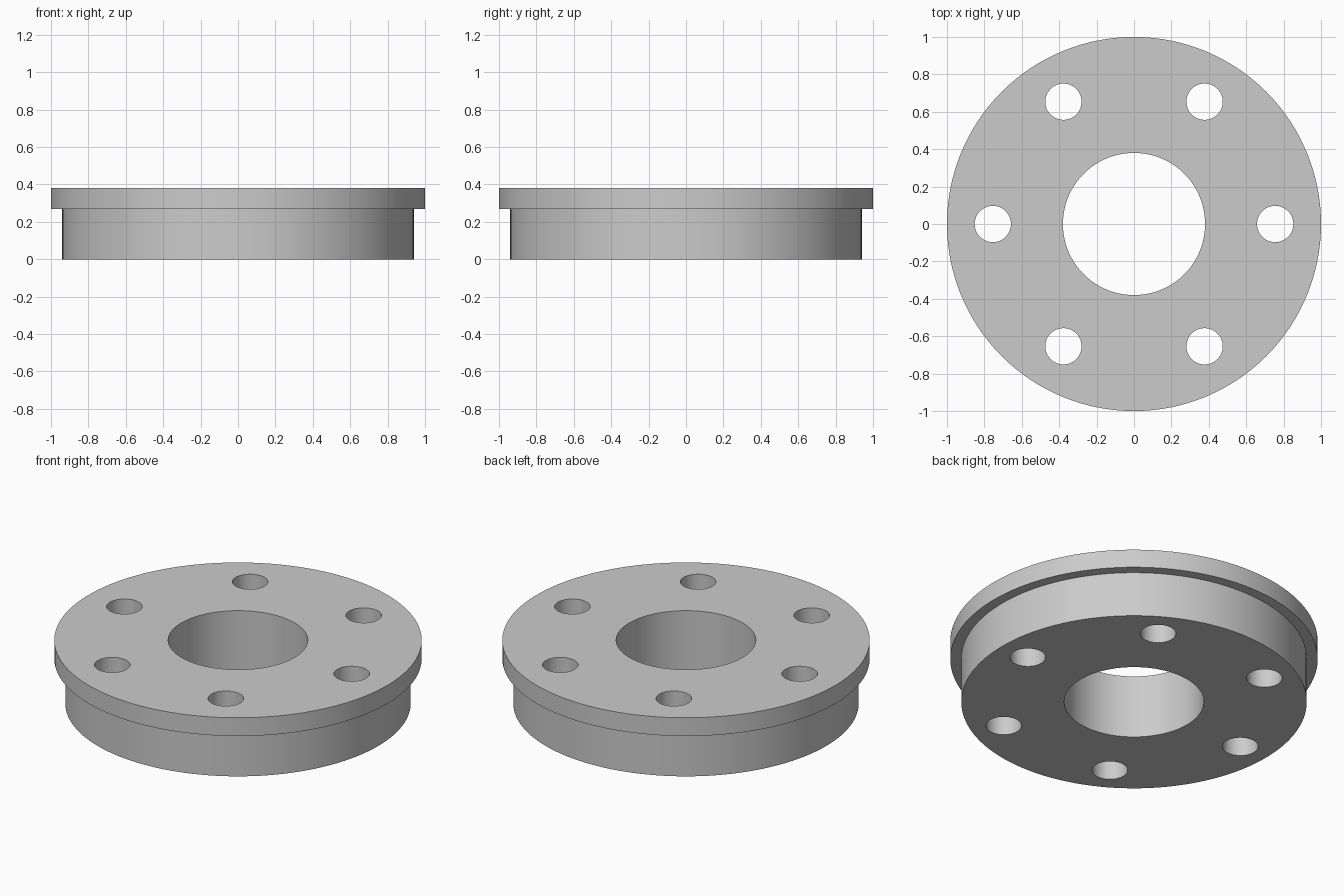
import bpy, bmesh
from math import cos, sin, pi, radians

if "Cube" in bpy.data.objects:
    bpy.data.objects.remove(bpy.data.objects["Cube"], do_unlink=True)

SEGMENTS = 128
BOLT_COUNT, BOLT_CIRCLE, BOLT_RADIUS = 6, 0.755, 0.097

grey = bpy.data.materials.new("plain grey")
grey.use_nodes = True
grey.diffuse_color = (0.6, 0.6, 0.6, 1)
grey.node_tree.nodes["Principled BSDF"].inputs["Base Color"].default_value = grey.diffuse_color


def make_object(name, bm):
    bmesh.ops.recalc_face_normals(bm, faces=bm.faces)
    mesh = bpy.data.meshes.new(name)
    bm.to_mesh(mesh)
    bm.free()
    mesh.materials.append(grey)
    obj = bpy.data.objects.new(name, mesh)
    bpy.context.collection.objects.link(obj)
    return obj


# Stepped ring: (radius, height) section turned around the z axis
section = [(0.38, 0), (0.94, 0), (0.94, 0.27), (1, 0.27), (1, 0.38), (0.38, 0.38)]
bm = bmesh.new()
rings = []
for i in range(SEGMENTS):
    a = 2 * pi * i / SEGMENTS
    rings.append([bm.verts.new((r * cos(a), r * sin(a), z)) for r, z in section])
for i, ring in enumerate(rings):
    following = rings[(i + 1) % SEGMENTS]
    for j in range(len(section)):
        k = (j + 1) % len(section)
        bm.faces.new((ring[j], following[j], following[k], ring[k]))
flange = make_object("flange_ring", bm)

# Bolt hole cutters, evenly spaced on the bolt circle
bm = bmesh.new()
for i in range(BOLT_COUNT):
    a = 2 * pi * i / BOLT_COUNT
    made = bmesh.ops.create_cone(bm, cap_ends=True, segments=48, depth=1,
                                 radius1=BOLT_RADIUS, radius2=BOLT_RADIUS)
    bmesh.ops.translate(bm, verts=made["verts"],
                        vec=(BOLT_CIRCLE * cos(a), BOLT_CIRCLE * sin(a), 0.2))
cutter = make_object("bolt_hole_cutter", bm)
cutter.hide_render = True

# Drill the holes, then drop the cutter
drill = flange.modifiers.new("bolt_holes", 'BOOLEAN')
drill.operation = 'DIFFERENCE'
drill.solver = 'EXACT'
drill.object = cutter
bpy.ops.object.select_all(action='DESELECT')
flange.select_set(True)
bpy.context.view_layer.objects.active = flange
bpy.ops.object.modifier_apply(modifier=drill.name)
bpy.data.objects.remove(cutter, do_unlink=True)

# Smooth walls, crisp rims
bpy.ops.object.shade_smooth_by_angle(angle=radians(30))
